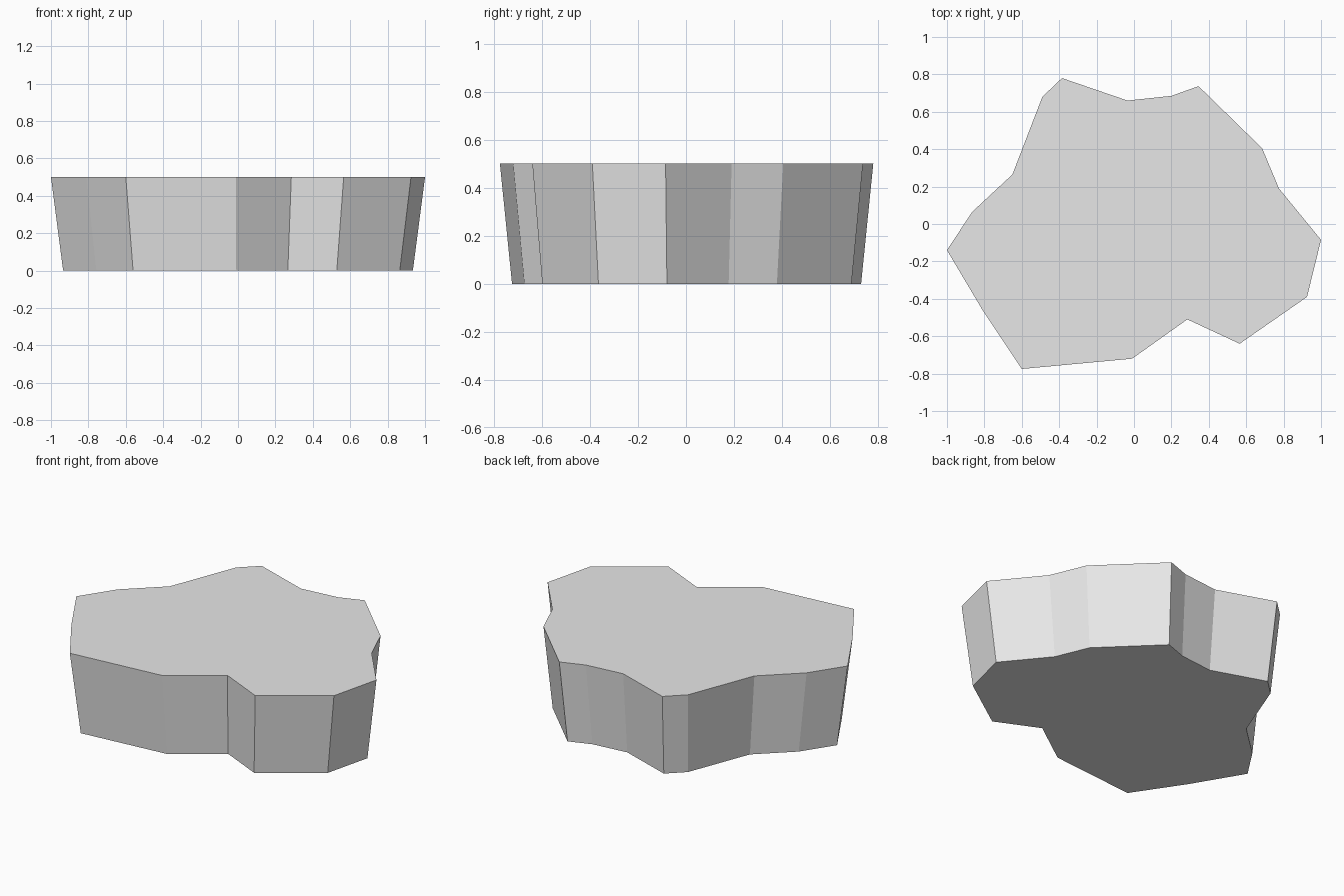
import bpy
import bmesh

cube = bpy.data.objects.get("Cube")
if cube:
    bpy.data.objects.remove(cube, do_unlink=True)

HEIGHT = 0.5
BASE_SCALE = 0.935

# Irregular rock outline, counter-clockwise from the right-hand tip
OUTLINE = [
    (-1, -0.14), (-0.81, -0.46), (-0.6, -0.775), (-0.01, -0.72),
    (0.285, -0.51), (0.565, -0.64), (0.925, -0.39), (1, -0.085),
    (0.775, 0.19), (0.685, 0.405), (0.345, 0.737), (0.2, 0.685),
    (-0.035, 0.66), (-0.385, 0.78), (-0.49, 0.68), (-0.65, 0.265),
    (-0.865, 0.065),
]

# Plain grey stone
stone = bpy.data.materials.new("grey_stone")
stone.use_nodes = True
grey = (0.8, 0.8, 0.8, 1)
stone.diffuse_color = grey
stone.node_tree.nodes["Principled BSDF"].inputs["Base Color"].default_value = grey

# Flat top, extruded down and tapered to a smaller base
bm = bmesh.new()
top = bm.faces.new([bm.verts.new((x, y, HEIGHT)) for x, y in OUTLINE])
result = bmesh.ops.extrude_face_region(bm, geom=[top], use_keep_orig=True)
for v in result["geom"]:
    if isinstance(v, bmesh.types.BMVert):
        v.co = (v.co.x * BASE_SCALE, v.co.y * BASE_SCALE, 0)
bmesh.ops.recalc_face_normals(bm, faces=bm.faces)

mesh = bpy.data.meshes.new("rock_slab")
bm.to_mesh(mesh)
bm.free()
mesh.materials.append(stone)
slab = bpy.data.objects.new("rock_slab", mesh)
bpy.context.collection.objects.link(slab)
